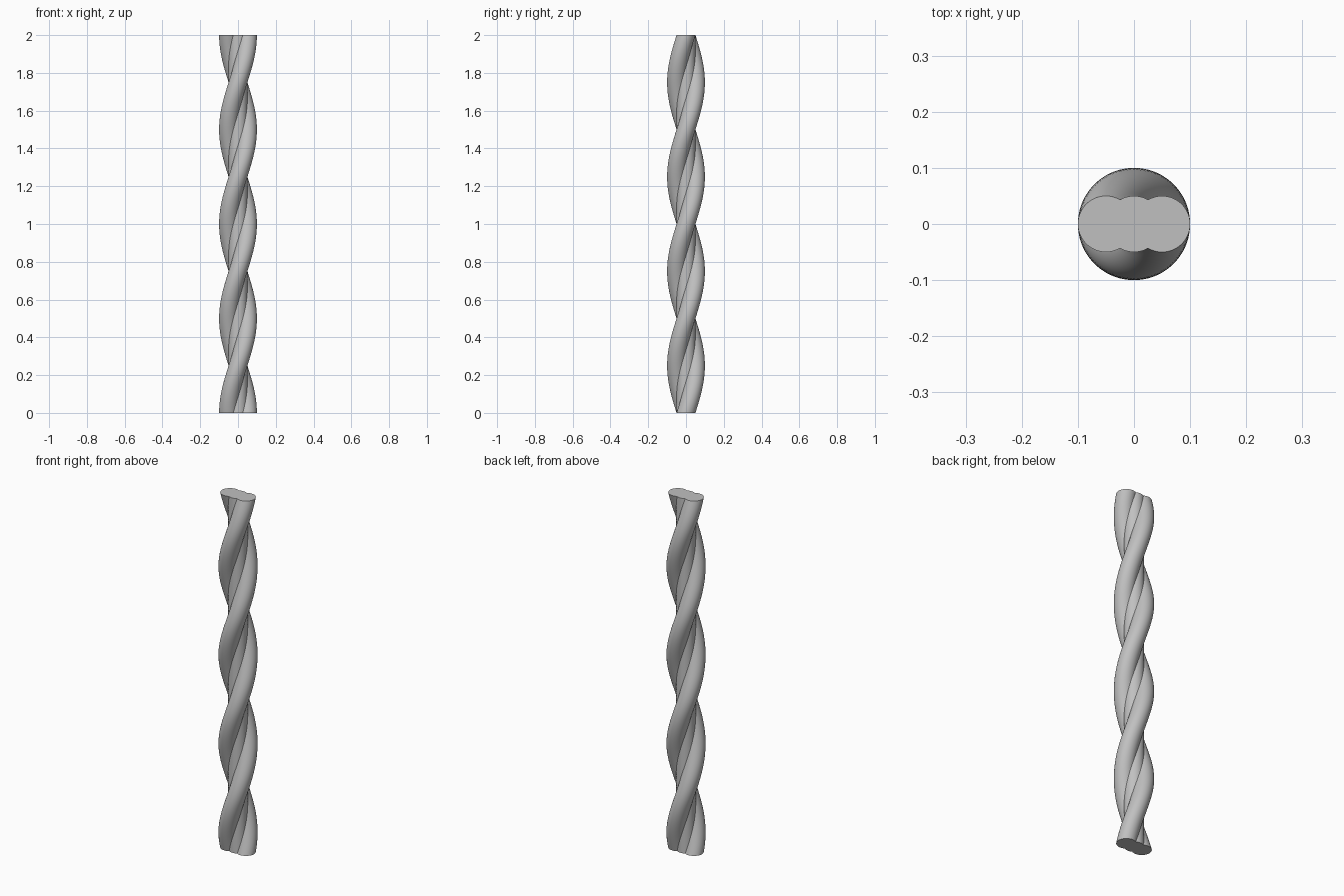
import bpy, bmesh, math
from mathutils import Matrix, Vector

cube = bpy.data.objects.get("Cube")
if cube:
    bpy.data.objects.remove(cube, do_unlink=True)

HEIGHT = 2.0
RADIUS = 0.05      # radius of each of the three strands
TURNS = 2          # full right-handed turns over the height
LAYERS = 192

grey = bpy.data.materials.new("light grey")
grey.use_nodes = True
colour = (0.53, 0.53, 0.53, 1)
grey.diffuse_color = colour
grey.node_tree.nodes["Principled BSDF"].inputs["Base Color"].default_value = colour


def arc(cx, start, end, steps):
    """Points on a strand's circle, leaving out the last one."""
    angles = [math.radians(start + (end - start) * i / steps) for i in range(steps)]
    return [Vector((cx + RADIUS * math.cos(a), RADIUS * math.sin(a), 0)) for a in angles]


# Outline of three overlapping circles in a row
profile = (arc(RADIUS, -120, 120, 32) + arc(0, 60, 120, 8)
           + arc(-RADIUS, 60, 300, 32) + arc(0, 240, 300, 8))

# Sweep the outline upward while turning it
bm = bmesh.new()
rings = []
for k in range(LAYERS + 1):
    t = k / LAYERS
    turn = Matrix.Rotation(2 * math.pi * TURNS * t, 4, 'Z')
    lift = Vector((0, 0, HEIGHT * t))
    rings.append([bm.verts.new(turn @ p + lift) for p in profile])

n = len(profile)
for low, high in zip(rings, rings[1:]):
    for i in range(n):
        j = (i + 1) % n
        bm.faces.new((low[i], low[j], high[j], high[i]))

# Flat end caps
bm.faces.new(rings[-1])
bm.faces.new(list(reversed(rings[0])))

mesh = bpy.data.meshes.new("twisted_rod")
bm.to_mesh(mesh)
bm.free()
mesh.materials.append(grey)
rod = bpy.data.objects.new("twisted_rod", mesh)
bpy.context.collection.objects.link(rod)

# Smooth strands with crisp grooves and ends
bpy.ops.object.select_all(action='DESELECT')
rod.select_set(True)
bpy.context.view_layer.objects.active = rod
bpy.ops.object.shade_smooth_by_angle(angle=math.radians(30))
